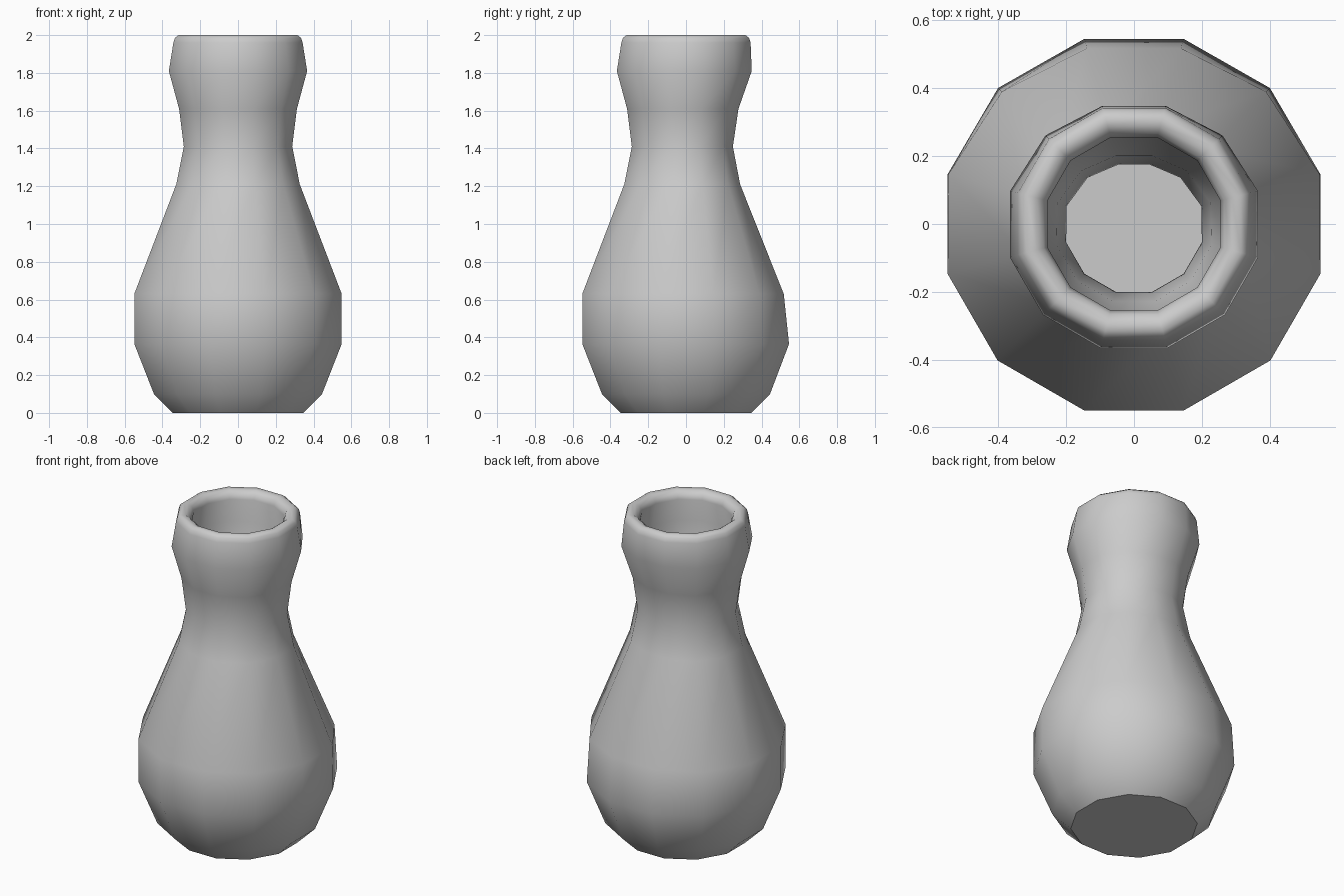
import bpy, bmesh
from math import cos, sin, radians

if "Cube" in bpy.data.objects:
    bpy.data.objects.remove(bpy.data.objects["Cube"])

SIDES = 12
# profile rings: (flat-side distance, height, inward pull on the back side)
outer = [(0.345, 0, 0), (0.445, 0.10, 0), (0.549, 0.365, 0.004), (0.549, 0.63, 0.035),
         (0.327, 1.21, 0.045), (0.287, 1.41, 0.043), (0.312, 1.61, 0.038), (0.366, 1.81, 0.02)]
rim = [(0.342, 1.96, 0), (0.334, 1.985, 0), (0.315, 2.0, 0), (0.288, 1.997, 0),
       (0.266, 1.98, 0), (0.255, 1.95, 0)]
inner = [(0.28, 1.81, 0.02), (0.228, 1.62, 0.03), (0.2, 1.41, 0.028), (0.238, 1.18, 0.03),
         (0.463, 0.61, 0.03), (0.463, 0.38, 0.004), (0.375, 0.15, 0), (0.31, 0.09, 0)]

bm = bmesh.new()


def add_ring(flat, z, pull):
    ring = []
    for i in range(SIDES):
        a = radians(15 + 30 * i)
        r = flat / cos(radians(15)) - pull * max(0, sin(a)) ** 2
        ring.append(bm.verts.new((r * cos(a), r * sin(a), z)))
    return ring


# vase wall, over the rim and down inside
rings = [add_ring(*p) for p in outer + rim + inner]
for a, b in zip(rings, rings[1:]):
    for i in range(SIDES):
        j = (i + 1) % SIDES
        bm.faces.new((a[i], a[j], b[j], b[i])).smooth = True

# flat base and inside floor
bm.faces.new(rings[0][::-1])
bm.faces.new(rings[-1])
bmesh.ops.recalc_face_normals(bm, faces=bm.faces)

mesh = bpy.data.meshes.new("vase")
bm.to_mesh(mesh)
bm.free()
bpy.context.collection.objects.link(bpy.data.objects.new("vase", mesh))
